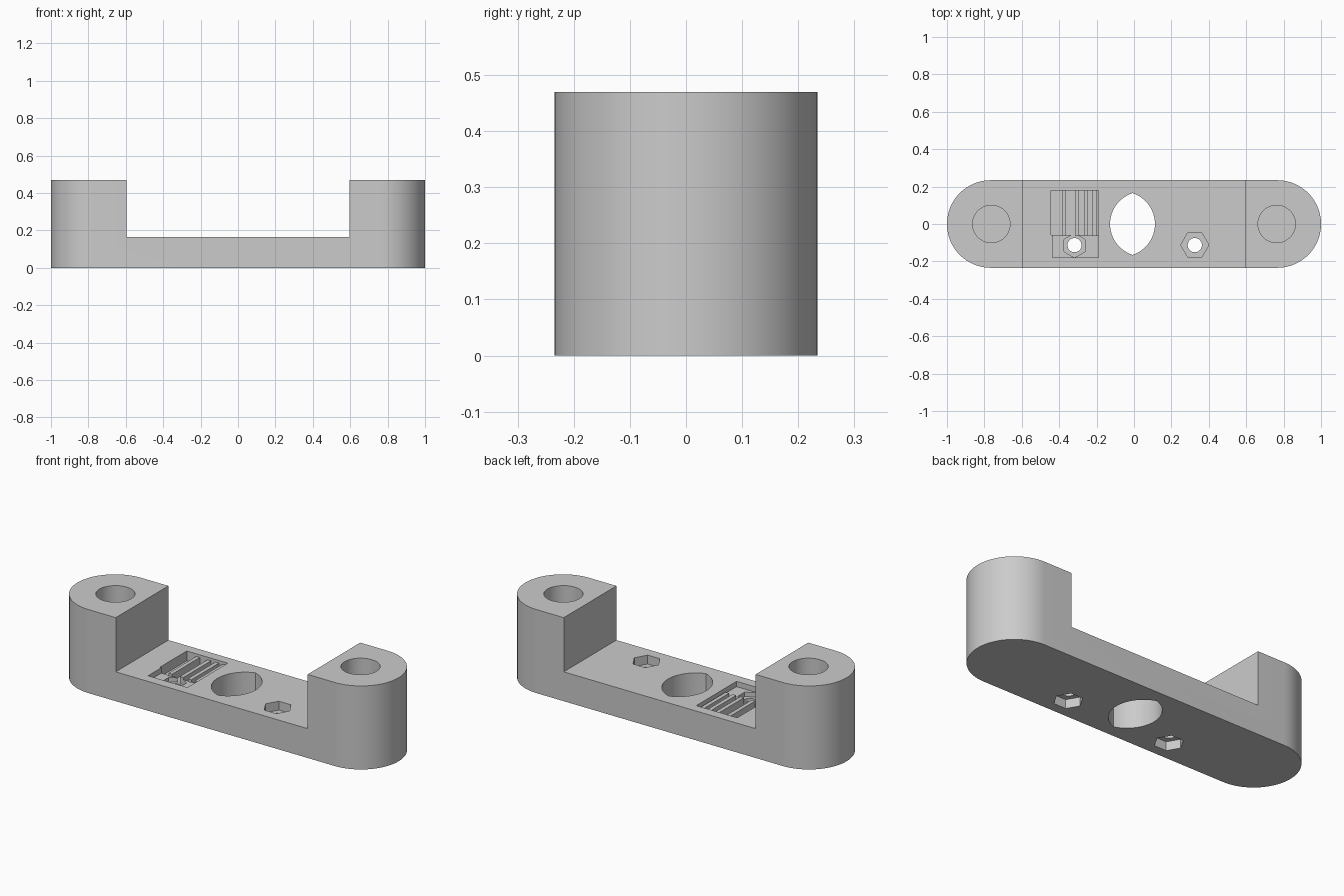
import bpy, bmesh, math

cube = bpy.data.objects.get("Cube")
if cube:
    bpy.data.objects.remove(cube, do_unlink=True)

grey = bpy.data.materials.new("Light grey plastic")
grey.use_nodes = True
grey.diffuse_color = (0.6, 0.6, 0.6, 1)
grey.node_tree.nodes["Principled BSDF"].inputs["Base Color"].default_value = (0.6, 0.6, 0.6, 1)

RADIUS, HEIGHT, BRIDGE = 0.234, 0.47, 0.165
TOP = BRIDGE + 0.1


def prism(name, points, z0, z1):
    """Extrude a flat outline from z0 up to z1."""
    bm = bmesh.new()
    face = bm.faces.new([bm.verts.new((x, y, z0)) for x, y in points])
    top = bmesh.ops.extrude_face_region(bm, geom=[face])["geom"]
    bmesh.ops.translate(bm, vec=(0, 0, z1 - z0),
                        verts=[v for v in top if isinstance(v, bmesh.types.BMVert)])
    bmesh.ops.recalc_face_normals(bm, faces=bm.faces)
    mesh = bpy.data.meshes.new(name)
    bm.to_mesh(mesh)
    bm.free()
    mesh.materials.append(grey)
    obj = bpy.data.objects.new(name, mesh)
    bpy.context.collection.objects.link(obj)
    return obj


def arc(cx, cy, r, start, end, steps):
    angles = [start + (end - start) * i / steps for i in range(steps + 1)]
    return [(cx + r * math.cos(a), cy + r * math.sin(a)) for a in angles]


def ring(cx, cy, r, sides, turn=0.0):
    return arc(cx, cy, r, turn, turn + math.tau, sides)[:-1]


def rect(x0, x1, y0, y1):
    return [(x0, y0), (x1, y0), (x1, y1), (x0, y1)]


def cut(points, z0, z1):
    """Subtract a prism from the bracket."""
    cutter = prism("cutter", points, z0, z1)
    cutter.hide_render = True
    mod = body.modifiers.new("cut", "BOOLEAN")
    mod.operation, mod.solver, mod.object = "DIFFERENCE", "EXACT", cutter
    bpy.context.view_layer.objects.active = body
    bpy.ops.object.modifier_apply(modifier=mod.name)
    bpy.data.objects.remove(cutter, do_unlink=True)


# Round-ended bar with the middle lowered to leave two posts
end = 1 - RADIUS
half = math.pi / 2
body = prism("bracket_body", arc(end, 0, RADIUS, -half, half, 48)
             + arc(-end, 0, RADIUS, half, 3 * half, 48), 0, HEIGHT)
cut(rect(-0.597, 0.597, -0.5, 0.5), BRIDGE, HEIGHT + 0.1)

# Blind round sockets in the posts
for side in (-1, 1):
    cut(ring(side * 0.763, 0, 0.1, 48), 0.16, HEIGHT + 0.1)

# Pointed oval opening in the middle of the bridge
w, h, mid = 0.12, 0.165, -0.008
r = (w * w + h * h) / (2 * w)
sweep = math.asin(h / r)
lens = arc(mid + w - r, 0, r, -sweep, sweep, 24)[:-1]
lens += arc(mid - w + r, 0, r, math.pi - sweep, math.pi + sweep, 24)[:-1]
cut(lens, -0.1, TOP)

# Belt pocket: deep ribbed part behind, shallow seat in front
cut(rect(-0.445, -0.19, -0.06, 0.18), BRIDGE - 0.055, TOP)
cut(rect(-0.435, -0.19, -0.178, -0.05), BRIDGE - 0.03, TOP)
cut(ring(-0.318, -0.115, 0.065, 6, math.pi / 6), BRIDGE - 0.055, TOP)

# Bolt holes with hexagonal nut recesses
cut(ring(0.325, -0.112, 0.075, 6), BRIDGE - 0.05, TOP)
for x in (-0.318, 0.325):
    cut(ring(x, -0.113, 0.075, 6), -0.1, 0.05)
    cut(ring(x, -0.113, 0.038, 32), -0.1, TOP)

bpy.ops.object.select_all(action="DESELECT")
body.select_set(True)
bpy.context.view_layer.objects.active = body
bpy.ops.object.shade_smooth_by_angle(angle=math.radians(30))

# Ribs that grip the belt
for i, x in enumerate((-0.375, -0.305, -0.256, -0.212)):
    prism(f"belt_rib_{i + 1}", rect(x - 0.011, x + 0.011, -0.065, 0.185),
          BRIDGE - 0.06, BRIDGE - 0.015)
